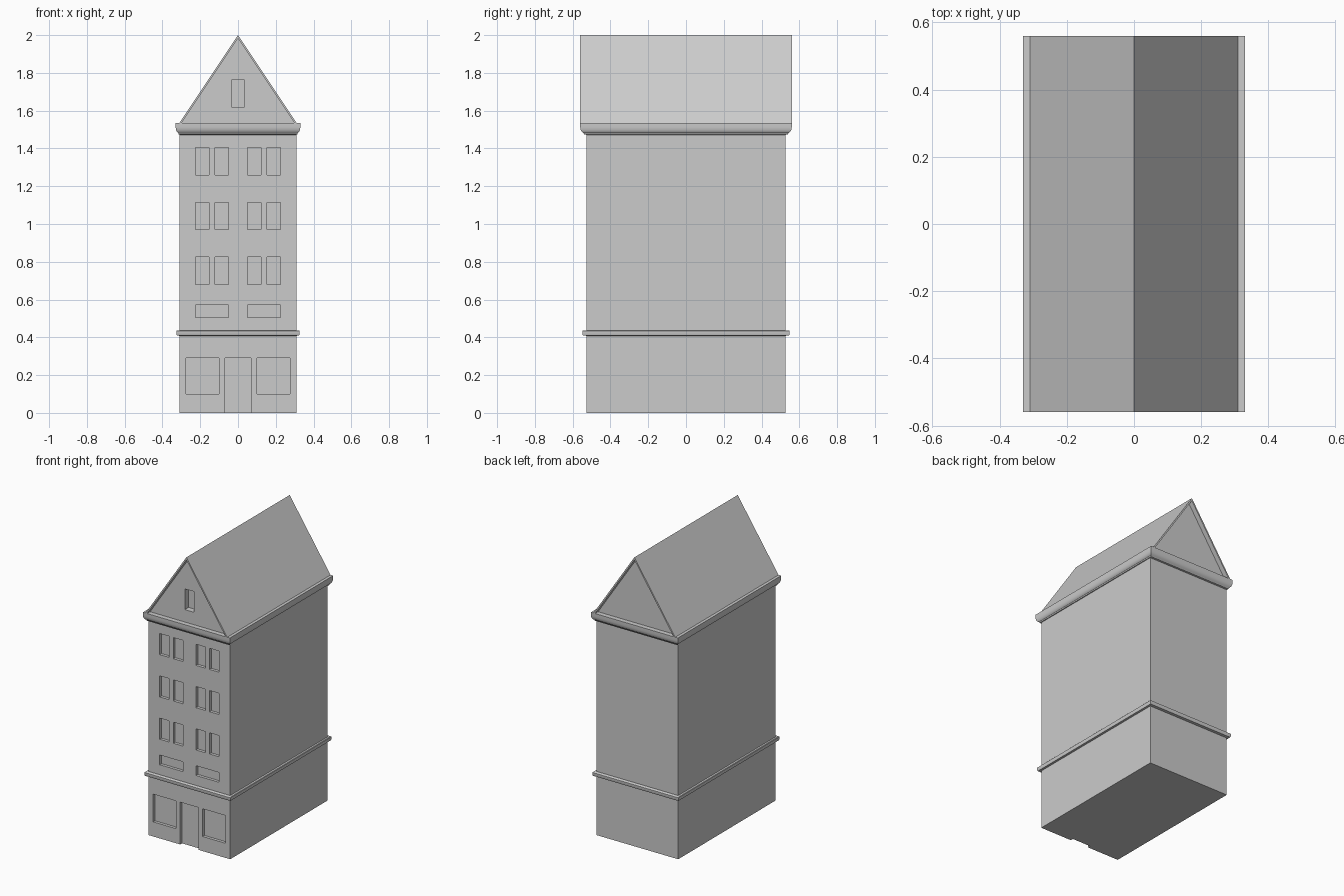
import bpy, bmesh

if "Cube" in bpy.data.objects:
    bpy.data.objects.remove(bpy.data.objects["Cube"])

HX, HY = 0.31, 0.527        # half width and depth of the walls
EAVES, RIDGE = 1.535, 2.0
ROOF_Y = 0.56


def finish(name, bm, smooth=False):
    bmesh.ops.recalc_face_normals(bm, faces=bm.faces)
    mesh = bpy.data.meshes.new(name)
    bm.to_mesh(mesh)
    bm.free()
    ob = bpy.data.objects.new(name, mesh)
    bpy.context.collection.objects.link(ob)
    bpy.ops.object.select_all(action='DESELECT')
    ob.select_set(True)
    bpy.context.view_layer.objects.active = ob
    if smooth:
        bpy.ops.object.shade_smooth_by_angle(angle=0.7)
    return ob


def add_box(bm, x0, x1, y0, y1, z0, z1):
    verts = bmesh.ops.create_cube(bm, size=1)['verts']
    for v in verts:
        v.co = ((x0 + x1) / 2 + v.co.x * (x1 - x0),
                (y0 + y1) / 2 + v.co.y * (y1 - y0),
                (z0 + z1) / 2 + v.co.z * (z1 - z0))


def prism(name, outline, y0, y1):
    """Extrude an (x, z) outline along y."""
    bm = bmesh.new()
    face = bm.faces.new([bm.verts.new((x, y0, z)) for x, z in outline])
    out = bmesh.ops.extrude_face_region(bm, geom=[face])['geom']
    for v in out:
        if isinstance(v, bmesh.types.BMVert):
            v.co.y = y1
    return finish(name, bm)


def moulding(name, profile):
    """Stack rectangles (x overhang, y overhang, z) around the walls."""
    bm = bmesh.new()
    rings = [[bm.verts.new((sx * (HX + dx), sy * (HY + dy), z))
              for sx, sy in ((-1, -1), (1, -1), (1, 1), (-1, 1))]
             for dx, dy, z in profile]
    for a, b in zip(rings, rings[1:]):
        for i in range(4):
            j = (i + 1) % 4
            bm.faces.new((a[i], a[j], b[j], b[i]))
    bm.faces.new(rings[0])
    bm.faces.new(rings[-1])
    return finish(name, bm, smooth=True)


def cut(target, openings, depth):
    """Recess (x0, x1, z0, z1) openings into the front wall."""
    bm = bmesh.new()
    for x0, x1, z0, z1 in openings:
        add_box(bm, x0, x1, -HY - 0.1, -HY + depth, z0, z1)
    cutter = finish("opening_cutter", bm)
    cutter.hide_render = True
    mod = target.modifiers.new("openings", 'BOOLEAN')
    mod.operation = 'DIFFERENCE'
    mod.solver = 'EXACT'
    mod.object = cutter
    bpy.context.view_layer.objects.active = target
    bpy.ops.object.modifier_apply(modifier=mod.name)
    bpy.data.objects.remove(cutter)


# Walls with door, shop windows, low windows and three storeys of window pairs
bm = bmesh.new()
add_box(bm, -HX, HX, -HY, HY, 0, 1.49)
walls = finish("walls", bm)
openings = [(-0.07, 0.07, -0.05, 0.29)]
half = [(0.10, 0.275, 0.10, 0.29), (0.05, 0.225, 0.505, 0.572)]
for z in (0.68, 0.97, 1.26):
    half += [(0.05, 0.122, z, z + 0.145), (0.153, 0.225, z, z + 0.145)]
for x0, x1, z0, z1 in half:
    openings += [(x0, x1, z0, z1), (-x1, -x0, z0, z1)]
cut(walls, openings, 0.02)

# String course above the ground floor
moulding("string_course", [(0, 0, 0.408), (0.013, 0.018, 0.41), (0.016, 0.022, 0.418),
                           (0.016, 0.022, 0.434), (0.013, 0.018, 0.437), (0, 0, 0.437)])

# Rounded eaves cornice
moulding("eaves_cornice", [(0, 0, 1.472), (0.004, 0.012, 1.474), (0.006, 0.016, 1.482),
                           (0.013, 0.024, 1.487), (0.018, 0.030, 1.498),
                           (0.020, 0.033, 1.512), (0.020, 0.033, EAVES)])

# Gable walls set back under the roof edge, with an attic opening in front
gable = prism("gable_walls", [(-HX + 0.005, EAVES - 0.01), (HX - 0.005, EAVES - 0.01),
                              (0, RIDGE - 0.012)], -HY, HY)
cut(gable, [(-0.035, 0.035, 1.62, 1.762)], 0.04)

# Thin pitched roof
T = 0.012
prism("roof", [(-HX, EAVES), (0, RIDGE), (HX, EAVES), (HX - T, EAVES),
               (0, RIDGE - 1.5 * T), (-HX + T, EAVES)], -ROOF_Y, ROOF_Y)
